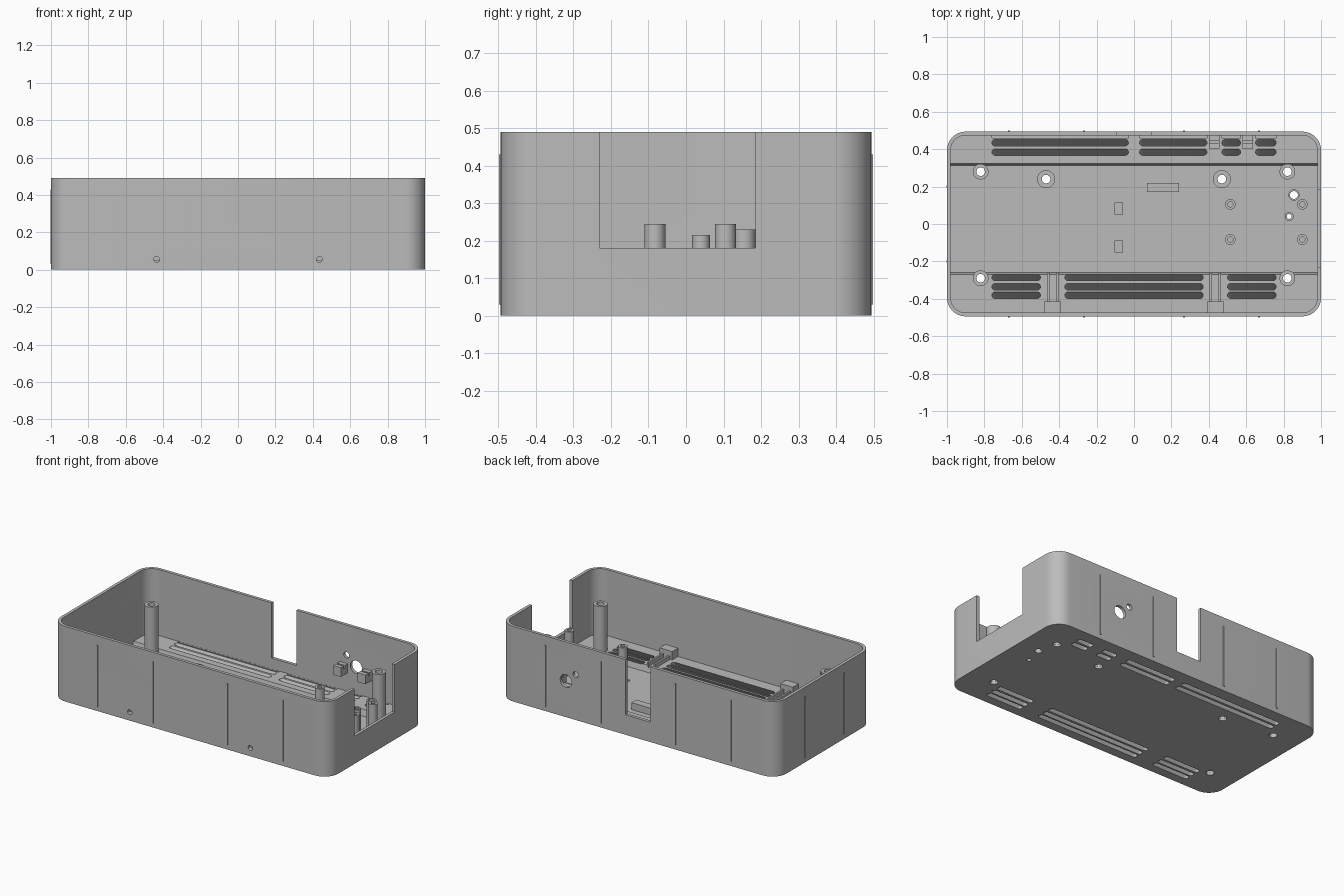
import bpy, bmesh, math
from mathutils import Vector

if "Cube" in bpy.data.objects:
    bpy.data.objects.remove(bpy.data.objects["Cube"])

grey = bpy.data.materials.new("grey plastic")
grey.use_nodes = True
grey.diffuse_color = (0.5, 0.5, 0.5, 1)
grey.node_tree.nodes["Principled BSDF"].inputs["Base Color"].default_value = (0.5, 0.5, 0.5, 1)

SHELF, FLOOR, TOP = 0.06, 0.02, 0.49


def finish(bm, name):
    bmesh.ops.recalc_face_normals(bm, faces=bm.faces)
    mesh = bpy.data.meshes.new(name)
    bm.to_mesh(mesh)
    bm.free()
    mesh.materials.append(grey)
    ob = bpy.data.objects.new(name, mesh)
    bpy.context.collection.objects.link(ob)
    return ob


def extrude(bm, pts, vec):
    """Sweep a closed outline along a vector."""
    lo = [bm.verts.new(p) for p in pts]
    hi = [bm.verts.new(Vector(p) + Vector(vec)) for p in pts]
    bm.faces.new(lo)
    bm.faces.new(hi)
    for i in range(len(lo)):
        j = (i + 1) % len(lo)
        bm.faces.new((lo[i], lo[j], hi[j], hi[i]))


def box(bm, x0, x1, y0, y1, z0, z1):
    extrude(bm, [(x0, y0, z0), (x1, y0, z0), (x1, y1, z0), (x0, y1, z0)], (0, 0, z1 - z0))


def rounded(hx, hy, r, z, cx=0, cy=0, steps=10):
    """Rounded rectangle outline."""
    pts = []
    for q, (sx, sy) in enumerate([(1, 1), (-1, 1), (-1, -1), (1, -1)]):
        for i in range(steps + 1):
            a = math.pi / 2 * (q + i / steps)
            pts.append((cx + sx * (hx - r) + r * math.cos(a),
                        cy + sy * (hy - r) + r * math.sin(a), z))
    return pts


def circle(c, r, axis, n=24):
    pts = []
    for i in range(n):
        u, v = r * math.cos(math.tau * i / n), r * math.sin(math.tau * i / n)
        pts.append((c[0] + u, c[1] + v, c[2]) if axis == "z" else (c[0] + u, c[1], c[2] + v))
    return pts


def tube(name, x, y, r_out, r_in, z0, z1, n=32):
    """Hollow upright post."""
    bm = bmesh.new()
    rings = [[bm.verts.new(p) for p in circle((x, y, z), r, "z", n)]
             for r, z in ((r_in, z0), (r_out, z0), (r_out, z1), (r_in, z1))]
    for k in range(4):
        a, b = rings[k], rings[(k + 1) % 4]
        for i in range(n):
            j = (i + 1) % n
            bm.faces.new((a[i], a[j], b[j], b[i]))
    return finish(bm, name)


def cut(ob, bm, name):
    cutter = finish(bm, name)
    cutter.hide_render = True
    mod = ob.modifiers.new(name, "BOOLEAN")
    mod.operation, mod.solver, mod.object = "DIFFERENCE", "EXACT", cutter
    mesh = bpy.data.meshes.new_from_object(
        ob.evaluated_get(bpy.context.evaluated_depsgraph_get()))
    ob.modifiers.clear()
    ob.data = mesh
    bpy.data.objects.remove(cutter)


# Case: rounded tray with a sunken centre floor between two raised shelves
bm = bmesh.new()
extrude(bm, rounded(1.0, 0.494, 0.1, 0), (0, 0, TOP))
case = finish(bm, "case")
bm = bmesh.new()
extrude(bm, rounded(0.98, 0.474, 0.08, SHELF), (0, 0, 1))
cut(case, bm, "cavity")
bm = bmesh.new()
extrude(bm, [(-0.98, -0.26, FLOOR), (-0.98, 0.312, FLOOR),
             (-0.98, 0.325, SHELF + 0.01), (-0.98, -0.273, SHELF + 0.01)], (1.96, 0, 0))
cut(case, bm, "trough")

# Wall notches, connector holes and screw holes
bm = bmesh.new()
box(bm, -0.09, 0.09, 0.45, 0.55, 0.13, 0.6)
box(bm, 0.95, 1.05, -0.23, 0.185, 0.18, 0.6)
extrude(bm, circle((0.52, 0.45, 0.235), 0.042, "y", 32), (0, 0.1, 0))
extrude(bm, circle((0.45, 0.45, 0.295), 0.02, "y"), (0, 0.1, 0))
for s in (-1, 1):
    extrude(bm, circle((s * 0.435, -0.55, 0.055), 0.016, "y"), (0, 0.1, 0))
cut(case, bm, "wall_openings")

# Slanted vent slots
back = [(-0.76, -0.03), (0.03, 0.39), (0.47, 0.57), (0.65, 0.76)]
front = [(-0.76, -0.5), (-0.37, 0.37), (0.5, 0.76)]
bm = bmesh.new()
for spans, rows in ((back, (0.385, 0.435)), (front, (-0.285, -0.335, -0.38))):
    for x0, x1 in spans:
        for y in rows:
            extrude(bm, rounded((x1 - x0) / 2, 0.0175, 0.0174, SHELF + 0.01,
                                (x0 + x1) / 2, y + 0.006, 5), (0, -0.05, -0.08))
for x0, x1 in back:
    box(bm, x0, x1, 0.46, 0.473, 0.03, 0.07)
cut(case, bm, "vent_slots")

# Screw holes through the floor
corner_posts = [(sx * 0.82, y) for sx in (-1, 1) for y in (0.28, -0.29)]
bosses = [(-0.47, 0.24), (0.47, 0.24)]
bm = bmesh.new()
for x, y in corner_posts:
    extrude(bm, circle((x, y, -0.1), 0.024, "z"), (0, 0, 0.3))
for x, y, r in [(*b, 0.024) for b in bosses] + [(0.855, 0.155, 0.022), (0.83, 0.04, 0.014)]:
    extrude(bm, circle((x, y, -0.1), r, "z"), (0, 0, 0.3))
cut(case, bm, "floor_holes")

# Posts standing on the floor
smooth = [case]
for i, (x, y) in enumerate(corner_posts):
    smooth.append(tube(f"corner_post_{i + 1}", x, y, 0.042, 0.023, 0.015, 0.36))
for i, (x, y) in enumerate(bosses):
    smooth.append(tube(f"short_boss_{i + 1}", x, y, 0.048, 0.023, 0.015, 0.06))
for i, (x, y) in enumerate([(x, y) for x in (0.515, 0.9) for y in (-0.083, 0.105)]):
    smooth.append(tube(f"board_post_{i + 1}", x, y, 0.028, 0.014, 0.015, 0.245))
smooth.append(tube("button_post", 0.855, 0.155, 0.03, 0.021, 0.015, 0.23))
smooth.append(tube("light_post", 0.83, 0.04, 0.024, 0.013, 0.015, 0.215))

# Thin vertical ribs on the outer walls
bm = bmesh.new()
for s in (-1, 1):
    for x in (-0.668, -0.267, 0.267, 0.668):
        box(bm, x - 0.005, x + 0.005, s * 0.495 - 0.004, s * 0.495 + 0.004, 0.03, 0.43)
    box(bm, -1.003, -0.996, s * 0.2 - 0.005, s * 0.2 + 0.005, 0.03, 0.43)
finish(bm, "outer_ribs")

# Screw blocks with guide rails behind the front wall
for s, side in ((-1, "right"), (1, "left")):
    bm = bmesh.new()
    c = s * 0.435
    box(bm, c - 0.045, c + 0.045, -0.478, -0.415, 0.05, 0.115)
    finish(bm, f"{side}_screw_block")
    bm = bmesh.new()
    for dx in (-0.03, 0.018):
        box(bm, c + dx, c + dx + 0.012, -0.416, -0.262, 0.05, 0.085)
    finish(bm, f"{side}_guide_rails")

# Grooved clips on the back wall
for i, x in enumerate((0.43, 0.608)):
    bm = bmesh.new()
    prof = [(0.405, 0.18), (0.478, 0.18), (0.478, 0.24), (0.446, 0.24),
            (0.446, 0.22), (0.434, 0.22), (0.434, 0.24), (0.405, 0.24)]
    extrude(bm, [(x - 0.028, y, z) for y, z in prof], (0.056, 0, 0))
    finish(bm, f"wall_clip_{i + 1}")

# Small blocks and board outline on the floor
bm = bmesh.new()
box(bm, 0.07, 0.24, 0.17, 0.22, 0.015, 0.065)
for y in (0.083, -0.12):
    box(bm, -0.103, -0.06, y - 0.033, y + 0.033, 0.015, 0.045)
finish(bm, "floor_blocks")
bm = bmesh.new()
box(bm, 0.48, 0.815, -0.11, 0.14, 0.015, 0.024)
box(bm, 0.86, 0.93, -0.11, 0.12, 0.015, 0.024)
finish(bm, "board_pads")

# Smooth the rounded walls and keep edges sharp
bpy.ops.object.select_all(action="DESELECT")
for ob in smooth:
    ob.select_set(True)
bpy.context.view_layer.objects.active = case
bpy.ops.object.shade_smooth_by_angle(angle=math.radians(30))
